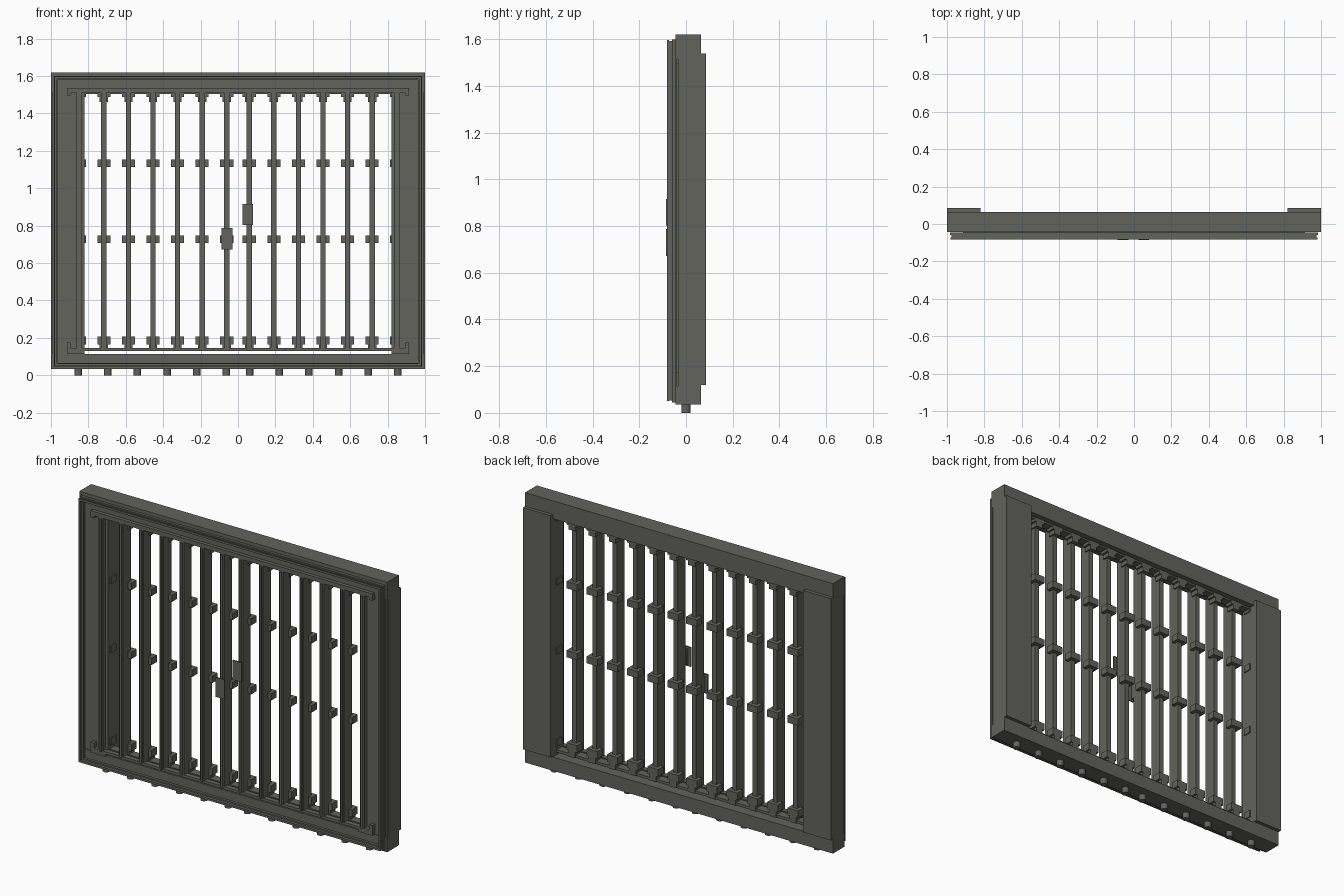
import bpy
import bmesh
import math
from mathutils import Matrix

cube = bpy.data.objects.get("Cube")
if cube:
    bpy.data.objects.remove(cube, do_unlink=True)

metal = bpy.data.materials.new("dark olive grey")
metal.use_nodes = True
COLOUR = (0.125, 0.125, 0.108, 1)
metal.diffuse_color = COLOUR
metal.node_tree.nodes["Principled BSDF"].inputs["Base Color"].default_value = COLOUR


def add_box(bm, x0, x1, y0, y1, z0, z1):
    centre = Matrix.Translation(((x0 + x1) / 2, (y0 + y1) / 2, (z0 + z1) / 2))
    size = Matrix.Diagonal((x1 - x0, y1 - y0, z1 - z0, 1))
    bmesh.ops.create_cube(bm, size=1, matrix=centre @ size)


def finish(name, bm):
    mesh = bpy.data.meshes.new(name)
    bm.to_mesh(mesh)
    bm.free()
    mesh.materials.append(metal)
    obj = bpy.data.objects.new(name, mesh)
    bpy.context.collection.objects.link(obj)
    return obj


def boxes(name, *specs):
    bm = bmesh.new()
    for spec in specs:
        add_box(bm, *spec)
    return finish(name, bm)


def ring(name, half, z0, z1, width, y0, y1):
    """Rectangular border made of two rails and two posts."""
    boxes(name,
          (-half, half, y0, y1, z1 - width, z1),
          (-half, half, y0, y1, z0, z0 + width),
          (-half, -half + width, y0, y1, z0 + width, z1 - width),
          (half - width, half, y0, y1, z0 + width, z1 - width))


# Main frame
boxes("top_rail", (-1, 1, -0.04, 0.065, 1.515, 1.62))
boxes("bottom_rail", (-1, 1, -0.04, 0.065, 0.035, 0.115))
for side, name in ((-1, "right"), (1, "left")):
    xa, xb = sorted((side * 0.82, side))
    boxes(name + "_stile", (xa, xb, -0.035, 0.065, 0.115, 1.515))
    boxes(name + "_back_plate", (xa, xb, 0.065, 0.085, 0.12, 1.54))

# Raised border strips in front of the frame
ring("frame_lip", 1, 0.035, 1.62, 0.012, -0.044, -0.04)
ring("inner_border", 0.985, 0.045, 1.6, 0.022, -0.06, -0.045)
ring("outer_border", 0.98, 0.05, 1.597, 0.012, -0.082, -0.072)
ring("border_web", 0.976, 0.054, 1.593, 0.005, -0.072, -0.06)

# Guide tracks with turned ends
for name, z0, z1, t0, t1 in (("top_track", 1.51, 1.535, 1.495, 1.51),
                             ("bottom_track", 0.13, 0.145, 0.145, 0.175)):
    boxes(name, (-0.915, 0.915, -0.06, -0.03, z0, z1),
          (-0.915, -0.895, -0.06, -0.03, t0, t1),
          (0.895, 0.915, -0.06, -0.03, t0, t1))
for side, name in ((-1, "right"), (1, "left")):
    xa, xb = sorted((side * 0.82, side * 0.915))
    boxes(name + "_track_foot", (xa, xb, -0.06, -0.03, 0.115, 0.13))

# Vertical bars, each with a front rib, clips and end brackets
bar_x = [s * (0.06 + 0.1315 * i) for s in (-1, 1) for i in range(7)]
bars, clips, brackets = bmesh.new(), bmesh.new(), bmesh.new()
for x in bar_x:
    add_box(bars, x - 0.014, x + 0.014, -0.06, 0.012, 0.13, 1.515)
    add_box(bars, x - 0.006, x + 0.006, -0.067, -0.06, 0.14, 1.505)
    for z in (0.73, 1.135):
        add_box(clips, x - 0.035, x + 0.035, -0.015, 0.035, z - 0.022, z + 0.018)
    for wide, narrow in (((1.488, 1.515), (1.462, 1.488)),
                         ((0.165, 0.207), (0.13, 0.165))):
        add_box(brackets, x - 0.035, x + 0.035, -0.015, 0.035, *wide)
        add_box(brackets, x - 0.022, x + 0.022, -0.015, 0.035, *narrow)
finish("vertical_bars", bars)
finish("bar_clips", clips)
finish("bar_end_brackets", brackets)

# Sill strips joining the bar ends
boxes("end_strips", (-0.82, 0.82, -0.02, 0.03, 0.13, 0.145),
      (-0.82, 0.82, -0.02, 0.03, 1.505, 1.515))

# Handle plates on the two middle bars
for name, x, z in (("right_handle", -0.058, 0.73), ("left_handle", 0.052, 0.86)):
    boxes(name, (x - 0.029, x + 0.029, -0.085, -0.077, z - 0.057, z + 0.057),
          (x - 0.012, x + 0.012, -0.077, -0.06, z - 0.045, z + 0.045))

# Round pegs under the bottom rail
pegs = bmesh.new()
for s in (-1, 1):
    for i in range(6):
        bmesh.ops.create_cone(pegs, cap_ends=True, segments=24, radius1=0.02,
                              radius2=0.02, depth=0.04,
                              matrix=Matrix.Translation((s * (0.062 + 0.1585 * i), 0, 0.02)))
peg_obj = finish("bottom_pegs", pegs)
bpy.context.view_layer.objects.active = peg_obj
peg_obj.select_set(True)
bpy.ops.object.shade_smooth_by_angle(angle=math.radians(40))
